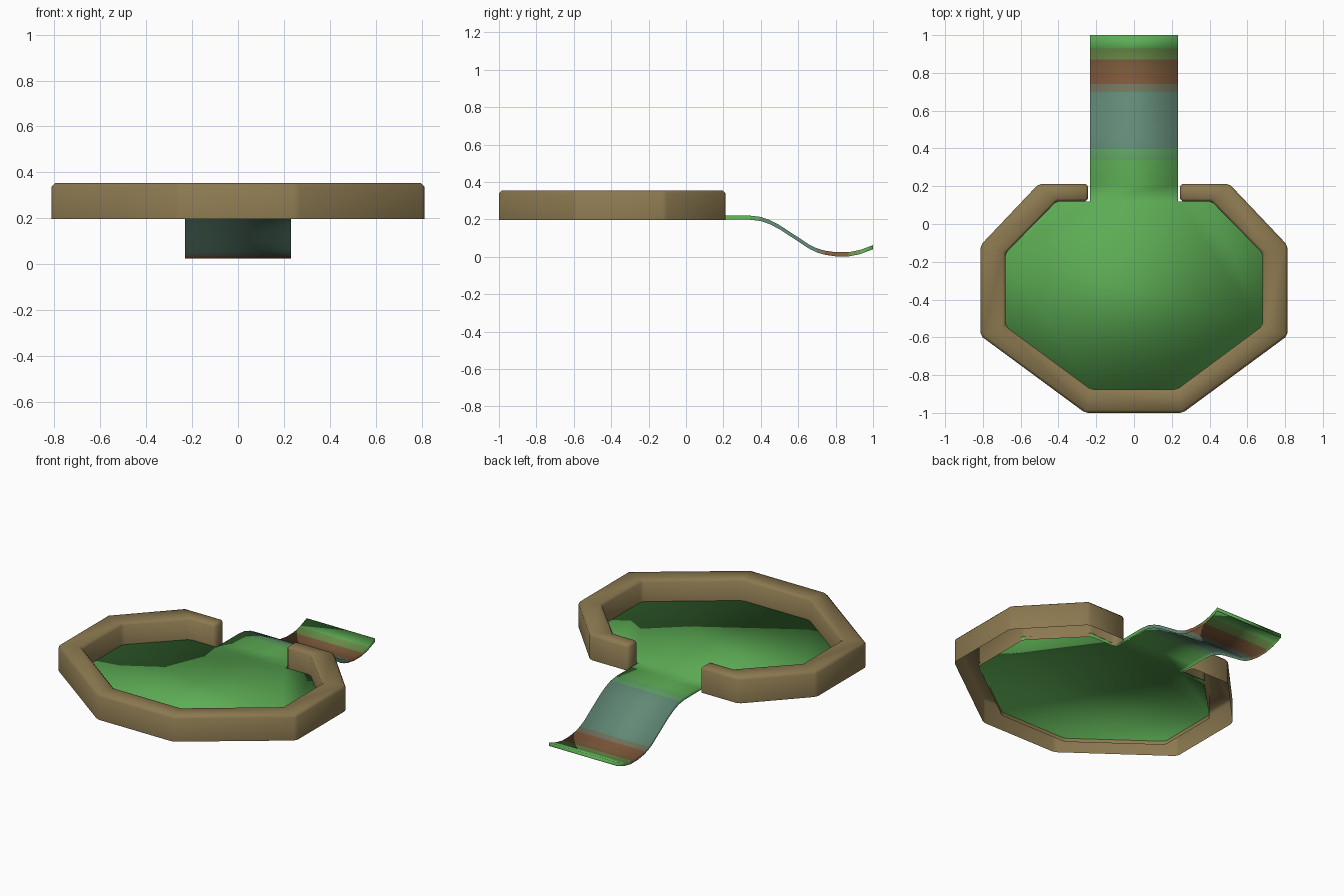
import bpy, bmesh, math

if "Cube" in bpy.data.objects:
    bpy.data.objects.remove(bpy.data.objects["Cube"])


def material(name, rgb):
    m = bpy.data.materials.new(name)
    m.diffuse_color = (*rgb, 1)
    m.use_nodes = True
    m.node_tree.nodes["Principled BSDF"].inputs["Base Color"].default_value = m.diffuse_color
    return m


def finish(name, bm, mats):
    bmesh.ops.recalc_face_normals(bm, faces=bm.faces)
    for f in bm.faces:
        f.smooth = True
    mesh = bpy.data.meshes.new(name)
    bm.to_mesh(mesh)
    bm.free()
    for m in mats:
        mesh.materials.append(m)
    ob = bpy.data.objects.new(name, mesh)
    bpy.context.collection.objects.link(ob)
    return ob


def mirrored(half):
    return half + [(-x, y) for x, y in reversed(half)]


# Rim: open-bottomed octagonal wall with a gap at the back
outer = mirrored([(.243, .212), (.505, .212), (.812, -.112), (.812, -.592), (.258, -1)])
inner = mirrored([(.243, .12), (.41, .12), (.68, -.155), (.68, -.54), (.228, -.875)])
Z0, Z1 = .197, .353
bm = bmesh.new()
rows = [[bm.verts.new((x, y, z)) for x, y in loop]
        for loop, z in ((outer, Z0), (outer, Z1), (inner, Z1), (inner, Z0))]
for a, b in zip(rows, rows[1:]):
    for i in range(len(outer) - 1):
        bm.faces.new((a[i], a[i + 1], b[i + 1], b[i]))
for end in (0, -1):
    bm.faces.new([r[end] for r in rows])
bmesh.ops.recalc_face_normals(bm, faces=bm.faces)
sharp = [e for e in bm.edges if len(e.link_faces) == 2
         and e.calc_face_angle() > math.radians(15)]
bmesh.ops.bevel(bm, geom=sharp, offset=.014, segments=1, affect='EDGES')
finish("rim_wall", bm, [material("rim_brown", (.26, .19, .08))])

# Floor and wavy ramp: one sheet with a thin skirt
profile = [(.21, .22), (.34, .22), (.40, .213), (.45, .195), (.50, .169), (.555, .133),
           (.61, .097), (.66, .064), (.70, .045), (.74, .033), (.80, .024),
           (.87, .024), (.93, .036), (1, .062)]
W, SKIRT = .232, .022
bm = bmesh.new()
floor = [bm.verts.new((x, y, .22)) for x, y in mirrored([(W, .12)] + inner[1:5])]
bm.faces.new(floor)
right, left = floor[0], floor[-1]
for y, z in profile:
    r, l = bm.verts.new((W, y, z)), bm.verts.new((-W, y, z))
    bm.faces.new((left, right, r, l))
    right, left = r, l
rim_edges = [e for e in bm.edges if e.is_boundary]
res = bmesh.ops.extrude_edge_only(bm, edges=rim_edges)
for v in res["geom"]:
    if isinstance(v, bmesh.types.BMVert):
        v.co.z -= SKIRT

# Colour bands along the ramp
green, teal, brown = (.11, .42, .09), (.12, .25, .18), (.22, .10, .045)
stops = [(.34, green), (.42, teal), (.68, teal), (.76, brown), (.83, brown), (.95, green)]


def band(y):
    for (y0, c0), (y1, c1) in zip(stops, stops[1:]):
        if y0 <= y <= y1:
            t = (y - y0) / (y1 - y0)
            return [p + (q - p) * t for p, q in zip(c0, c1)]
    return green


mats = [material("floor_green", green)]
ys = [p[0] for p in profile]
for y0, y1 in zip(ys, ys[1:]):
    mats.append(material("ramp_band", band((y0 + y1) / 2)))
for f in bm.faces:
    y = f.calc_center_median().y
    f.material_index = min(sum(y > k for k in ys), len(mats) - 1)
finish("floor_and_ramp", bm, mats)
